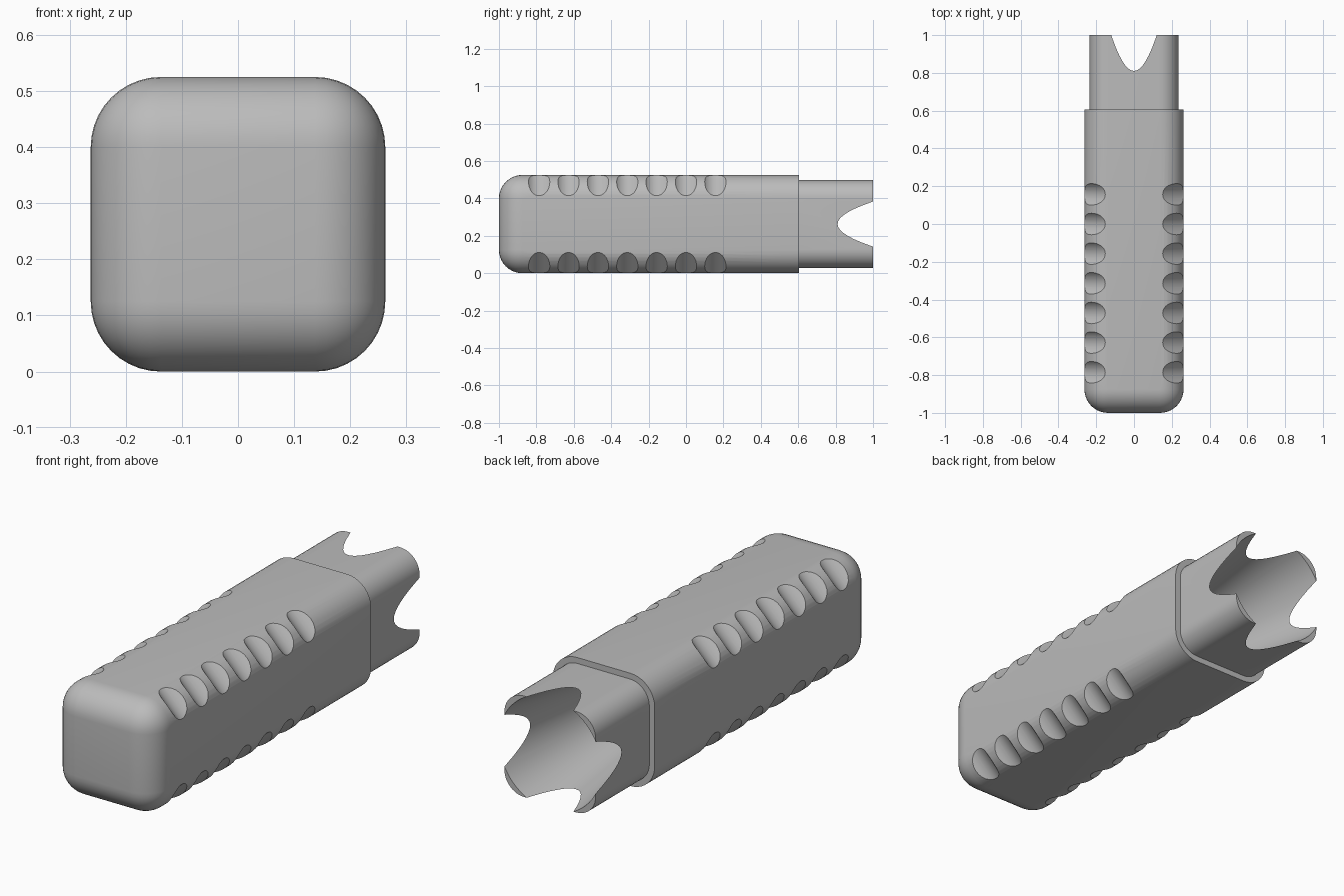
import bpy, bmesh, math
from mathutils import Matrix, Vector

if "Cube" in bpy.data.objects:
    bpy.data.objects.remove(bpy.data.objects["Cube"], do_unlink=True)

HALF = 0.2625          # half width of the body, also its centre height
COLLAR, END = 0.605, 1.0

grey = bpy.data.materials.new("plain grey")
grey.use_nodes = True
grey.diffuse_color = (0.5, 0.5, 0.5, 1)
grey.node_tree.nodes["Principled BSDF"].inputs["Base Color"].default_value = (0.5, 0.5, 0.5, 1)


def make_object(name, bm):
    bmesh.ops.recalc_face_normals(bm, faces=bm.faces[:])
    mesh = bpy.data.meshes.new(name)
    bm.to_mesh(mesh)
    bm.free()
    mesh.materials.append(grey)
    obj = bpy.data.objects.new(name, mesh)
    bpy.context.collection.objects.link(obj)
    return obj


def rounded_bar(name, half, y0, y1, radius, round_front):
    """Square bar along y with rounded long edges and, if wanted, a rounded front."""
    bm = bmesh.new()
    bmesh.ops.create_cube(bm, size=1)
    for v in bm.verts:
        v.co = (2 * half * v.co.x, y0 if v.co.y < 0 else y1, HALF + 2 * half * v.co.z)
    edges = []
    for e in bm.edges:
        ys = [v.co.y for v in e.verts]
        if ys[0] != ys[1] or (round_front and max(ys) == y0):
            edges.append(e)
    bmesh.ops.bevel(bm, geom=edges, offset=radius, offset_type='OFFSET',
                    segments=10, profile=0.5, affect='EDGES')
    return make_object(name, bm)


def cut(obj, cutter):
    mod = obj.modifiers.new("cut", 'BOOLEAN')
    mod.operation = 'DIFFERENCE'
    mod.solver = 'EXACT'
    mod.object = cutter
    bpy.ops.object.select_all(action='DESELECT')
    bpy.context.view_layer.objects.active = obj
    obj.select_set(True)
    bpy.ops.object.modifier_apply(modifier=mod.name)


body = rounded_bar("grip_body", HALF, -1, COLLAR, 0.125, True)
neck = rounded_bar("notched_neck", 0.235, COLLAR, END, 0.1, False)

# Finger grooves: cylinders laid across each of the four long edges
bm = bmesh.new()
for sx in (-1, 1):
    for sz in (-1, 1):
        for i in range(7):
            centre = Vector((0.259 * sx, -0.785 + 0.157 * i, HALF + 0.259 * sz))
            turn = Vector((sx, 0, -sz)).to_track_quat('Z', 'Y').to_matrix().to_4x4()
            bmesh.ops.create_cone(bm, cap_ends=True, segments=48, radius1=0.074,
                                  radius2=0.074, depth=0.3,
                                  matrix=Matrix.Translation(centre) @ turn)
grooves = make_object("groove_cutter", bm)

# Flared bore: wider than the neck at its mouth, so it opens a notch in each wall
bm = bmesh.new()
bottom, mouth = 0.2, 1.05
slope = 0.153
bmesh.ops.create_cone(bm, cap_ends=True, segments=96,
                      radius1=0.264 - slope * (END - bottom),
                      radius2=0.264 + slope * (mouth - END), depth=mouth - bottom,
                      matrix=Matrix.Translation((0, (bottom + mouth) / 2, HALF))
                      @ Matrix.Rotation(-math.pi / 2, 4, 'X'))
bore = make_object("bore_cutter", bm)

cut(body, grooves)
cut(body, bore)
cut(neck, bore)
for helper in (grooves, bore):
    bpy.data.objects.remove(helper, do_unlink=True)

# Smooth shading with crisp cut edges
for obj in (body, neck):
    bpy.ops.object.select_all(action='DESELECT')
    bpy.context.view_layer.objects.active = obj
    obj.select_set(True)
    bpy.ops.object.shade_smooth_by_angle(angle=math.radians(25))
